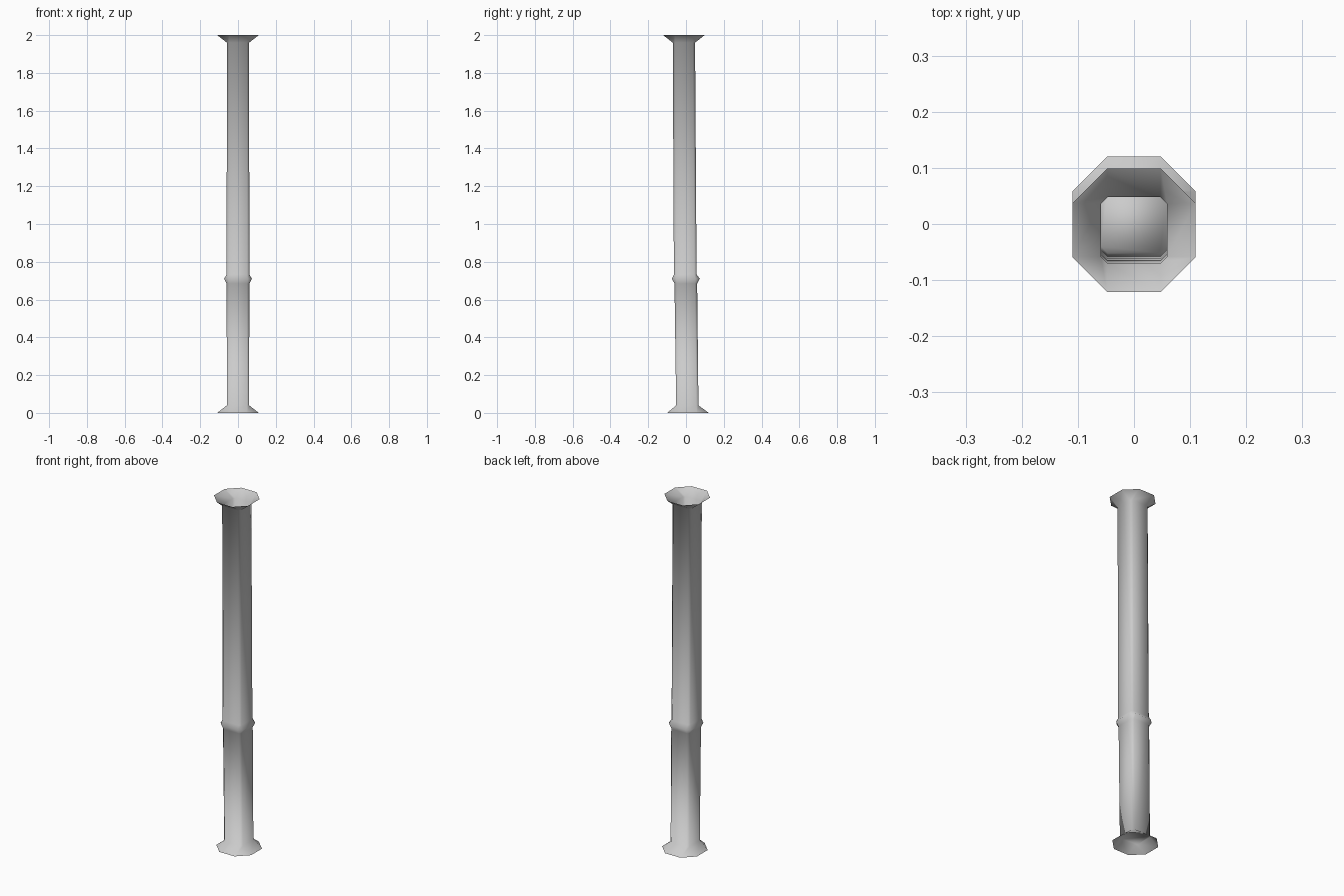
import bpy, bmesh

if "Cube" in bpy.data.objects:
    bpy.data.objects.remove(bpy.data.objects["Cube"])

# One chamfered-square cross-section of the tube
def section(bm, z, half, chamfer, cy):
    c = half - chamfer
    pts = [(half, -c), (half, c), (c, half), (-c, half),
           (-half, c), (-half, -c), (-c, -half), (c, -half)]
    return [bm.verts.new((x, y + cy, z)) for x, y in pts]

# Profile along the leaning post: z, half width, corner chamfer, y offset
PROFILE = [
    (0.00, 0.110, 0.062, 0.010),    # bottom flared rim
    (0.04, 0.059, 0.012, 0.007),    # lower throat
    (0.685, 0.060, 0.012, -0.001),  # joint ring
    (0.71, 0.074, 0.024, -0.001),
    (0.733, 0.060, 0.012, -0.004),
    (1.96, 0.059, 0.012, -0.011),   # upper throat
    (2.00, 0.110, 0.062, -0.011),   # top flared rim
]

bm = bmesh.new()
rings = [section(bm, *p) for p in PROFILE]
for a, b in zip(rings, rings[1:]):
    for i in range(8):
        j = (i + 1) % 8
        bm.faces.new((a[i], a[j], b[j], b[i]))

# Floor closing the tube at its lower throat
bm.faces.new(rings[1])

mesh = bpy.data.meshes.new("post")
bm.to_mesh(mesh)
bm.free()
post = bpy.data.objects.new("post", mesh)
bpy.context.collection.objects.link(post)
for poly in mesh.polygons:
    poly.use_smooth = True
